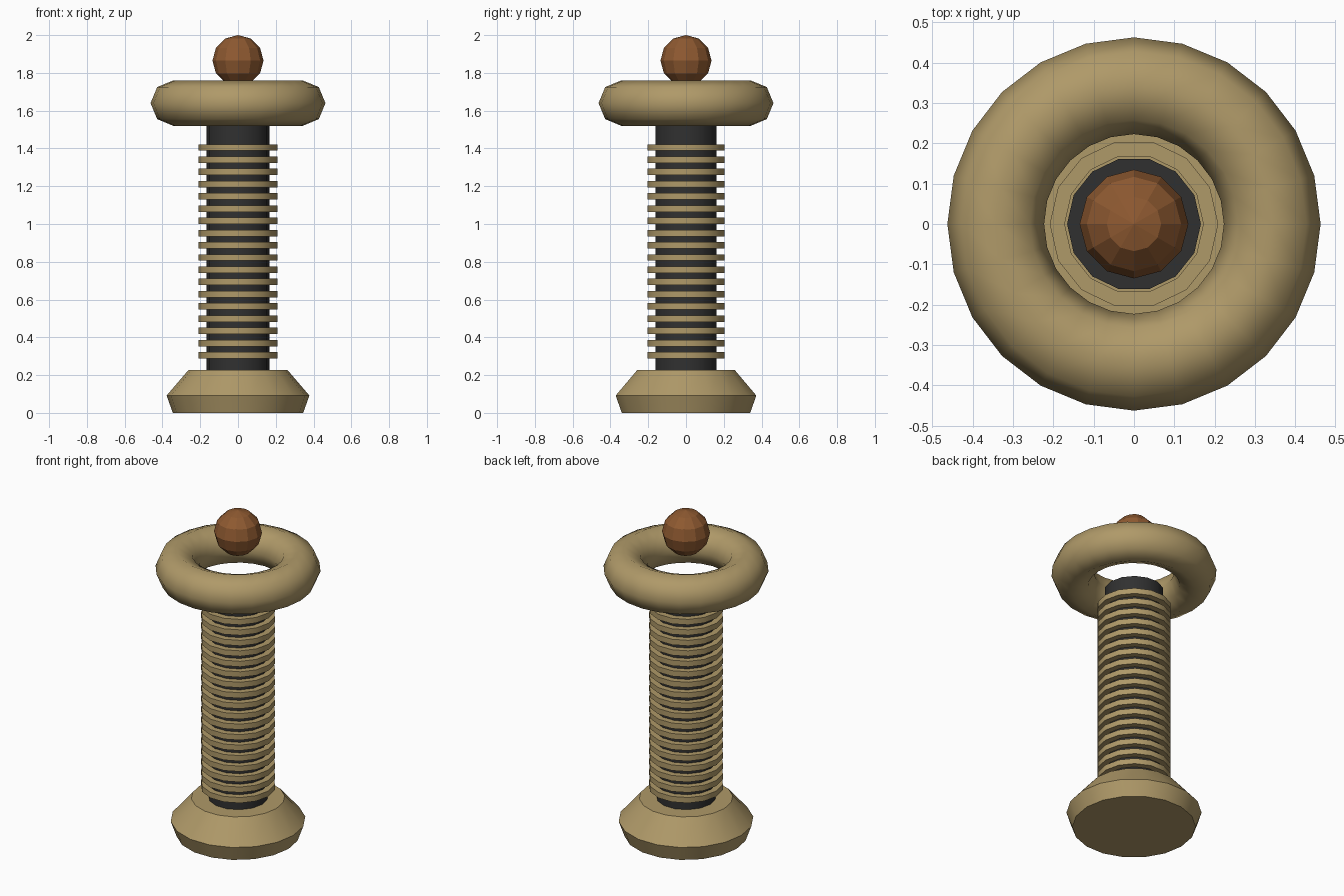
import bpy
from math import pi, sin, cos, radians

if "Cube" in bpy.data.objects:
    bpy.data.objects.remove(bpy.data.objects["Cube"])


def material(name, rgb):
    m = bpy.data.materials.new(name)
    m.diffuse_color = (*rgb, 1)
    m.use_nodes = True
    m.node_tree.nodes["Principled BSDF"].inputs["Base Color"].default_value = m.diffuse_color
    return m


BRASS = material("brass", (0.43, 0.32, 0.14))
DARK = material("dark", (0.03, 0.03, 0.03))
COPPER = material("copper", (0.27, 0.10, 0.03))


def lathe(name, profile, sides, mat, closed=False, z=0.0):
    """Spin (radius, z) points round the z axis; cap the ends unless closed."""
    n = len(profile)
    verts = [(r * cos(2 * pi * i / sides), r * sin(2 * pi * i / sides), h)
             for r, h in profile for i in range(sides)]
    faces = []
    for j in range(n if closed else n - 1):
        a, b = j * sides, (j + 1) % n * sides
        for i in range(sides):
            k = (i + 1) % sides
            faces.append((a + i, a + k, b + k, b + i))
    if not closed:
        faces.append(tuple(reversed(range(sides))))
        faces.append(tuple(range((n - 1) * sides, n * sides)))
    mesh = bpy.data.meshes.new(name)
    mesh.from_pydata(verts, [], faces)
    obj = bpy.data.objects.new(name, mesh)
    bpy.context.collection.objects.link(obj)
    obj.location.z = z
    return finish(obj, name, mat, 30)


def finish(obj, name, mat, angle=None):
    obj.name = name
    obj.data.materials.append(mat)
    if angle:
        bpy.ops.object.select_all(action='DESELECT')
        obj.select_set(True)
        bpy.context.view_layer.objects.active = obj
        bpy.ops.object.shade_smooth_by_angle(angle=radians(angle))
    return obj


# Flared foot
lathe("base", [(0.345, 0), (0.378, 0.092), (0.262, 0.227)], 18, BRASS)

# Dark central column
lathe("column", [(0.166, 0.2), (0.166, 1.525)], 14, DARK)

# Stack of coil windings
ring = [(0.172, -0.017), (0.209, -0.017), (0.209, 0.017), (0.172, 0.017)]
for i in range(18):
    lathe(f"winding_{i + 1}", ring, 14, BRASS, True, 0.305 + i * 1.1 / 17)

# Thick ring at the top
bpy.ops.mesh.primitive_torus_add(major_segments=24, minor_segments=8,
                                 major_radius=0.343, minor_radius=0.12,
                                 location=(0, 0, 1.64))
finish(bpy.context.object, "top_ring", BRASS, 60)

# Faceted ball floating above the ring
bpy.ops.mesh.primitive_uv_sphere_add(segments=12, ring_count=6, radius=0.135,
                                     location=(0, 0, 1.865))
finish(bpy.context.object, "ball", COPPER)
